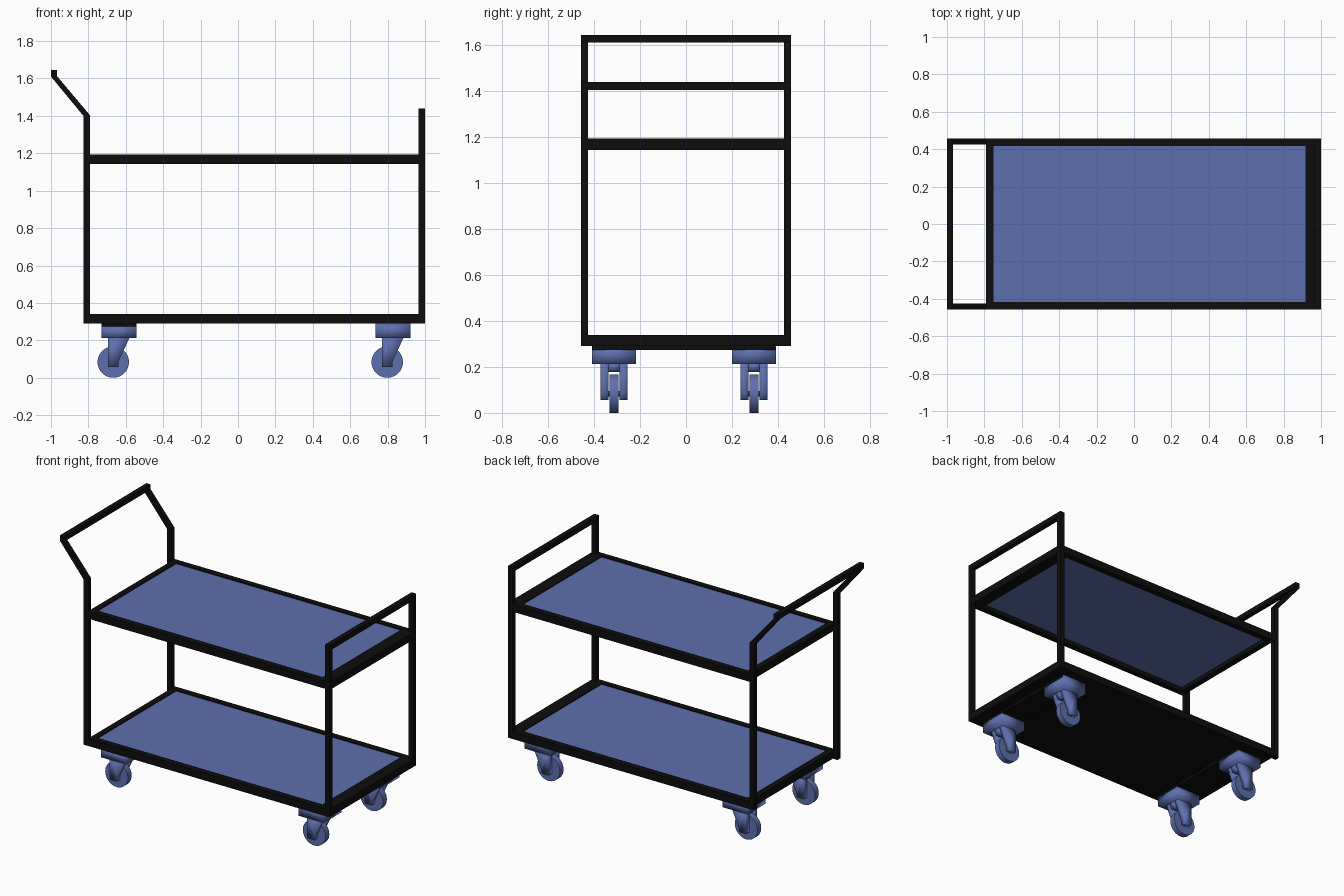
import bpy, bmesh, math
from mathutils import Matrix

if "Cube" in bpy.data.objects:
    bpy.data.objects.remove(bpy.data.objects["Cube"])


def material(name, rgb):
    m = bpy.data.materials.new(name)
    m.diffuse_color = (*rgb, 1)
    m.use_nodes = True
    m.node_tree.nodes["Principled BSDF"].inputs["Base Color"].default_value = m.diffuse_color
    return m


BLACK = material("black_frame", (0.004, 0.004, 0.004))
BLUE = material("blue_panel", (0.11, 0.16, 0.42))


def finish(name, bm, mat, mirror=False, smooth=False):
    bmesh.ops.recalc_face_normals(bm, faces=bm.faces)
    me = bpy.data.meshes.new(name)
    for f in bm.faces:
        f.smooth = smooth
    bm.to_mesh(me)
    bm.free()
    me.materials.append(mat)
    ob = bpy.data.objects.new(name, me)
    bpy.context.collection.objects.link(ob)
    if mirror:
        mod = ob.modifiers.new("mirror", 'MIRROR')
        mod.use_axis = (False, True, False)
    return ob


def add_prism(bm, profile, y0, y1):
    """Extrude an x-z profile from y0 to y1."""
    face = bm.faces.new([bm.verts.new((x, y0, z)) for x, z in profile])
    new = bmesh.ops.extrude_face_region(bm, geom=[face])["geom"]
    verts = [v for v in new if isinstance(v, bmesh.types.BMVert)]
    bmesh.ops.translate(bm, verts=verts, vec=(0, y1 - y0, 0))


def prism(name, profile, y0, y1, mat, **kw):
    bm = bmesh.new()
    add_prism(bm, profile, y0, y1)
    return finish(name, bm, mat, **kw)


def box(name, x, y, z, mat, **kw):
    return prism(name, [(x[0], z[0]), (x[1], z[0]), (x[1], z[1]), (x[0], z[1])],
                 y[0], y[1], mat, **kw)


def cylinder(name, centre, radius, width, sides, mat):
    bm = bmesh.new()
    bmesh.ops.create_cone(bm, cap_ends=True, segments=sides, radius1=radius,
                          radius2=radius, depth=width,
                          matrix=Matrix.Translation(centre) @ Matrix.Rotation(math.pi / 2, 4, 'X'))
    ob = finish(name, bm, mat)
    bpy.context.view_layer.objects.active = ob
    ob.select_set(True)
    bpy.ops.object.shade_smooth_by_angle(angle=math.radians(35))
    ob.select_set(False)


# bent push-handle posts and grip
prism("handle_post", [(-0.825, 0.29), (-0.79, 0.29), (-0.79, 1.402), (-0.968, 1.613),
                      (-0.968, 1.645), (-1.0, 1.645), (-1.0, 1.61), (-0.825, 1.398)],
      0.426, 0.458, BLACK, mirror=True)
box("handle_grip", (-1.0, -0.968), (-0.426, 0.426), (1.611, 1.645), BLACK)

# straight posts and guard rail at the other end
box("end_post", (0.966, 1.0), (0.426, 0.458), (0.29, 1.44), BLACK, mirror=True)
box("end_guard_rail", (0.966, 1.0), (-0.426, 0.426), (1.406, 1.44), BLACK)

# two framed shelves
for level, z0, z1 in (("lower", 0.29, 0.34), ("upper", 1.143, 1.193)):
    box(level + "_side_rail", (-0.79, 0.966), (0.417, 0.458), (z0, z1), BLACK, mirror=True)
    box(level + "_handle_end_rail", (-0.79, -0.75), (-0.417, 0.417), (z0, z1), BLACK)
    box(level + "_front_end_rail", (0.918, 0.966), (-0.417, 0.417), (z0, z1), BLACK)
    box(level + "_shelf_panel", (-0.75, 0.918), (-0.417, 0.417), (z1 - 0.022, z1 - 0.006), BLUE)
    # fill between the end rails and the plane of the posts
    for end, x in (("handle", (-0.825, -0.79)), ("front", (0.966, 1.0))):
        if end == "front":
            box(level + "_front_cross_bar", x, (-0.426, 0.426), (z0, z1), BLACK)
box("lower_underside", (-0.75, 0.918), (-0.417, 0.417), (0.29, 0.316), BLACK)

# caster mounting bars and the four swivel casters
for end, cx, plate_top in (("rear", -0.637, 0.275), ("front", 0.828, 0.289)):
    box(end + "_mounting_bar", (cx - 0.094, cx + 0.094), (-0.408, 0.39), (0.274, 0.29), BLACK)
    for side, cy in (("right", -0.313), ("left", 0.296)):
        tag = f"{end}_{side}_caster_"
        wx = cx - 0.03
        box(tag + "plate", (cx - 0.093, cx + 0.093), (cy - 0.096, cy + 0.096),
            (0.212, plate_top), BLUE, smooth=True)
        # fork: a bridge over the wheel and two tapered prongs
        bm = bmesh.new()
        add_prism(bm, [(wx - 0.027, 0.178), (wx + 0.07, 0.178), (wx + 0.087, 0.214),
                       (wx - 0.027, 0.214)], cy - 0.024, cy + 0.024)
        for s in (-1, 1):
            add_prism(bm, [(wx - 0.027, 0.057), (wx + 0.027, 0.057), (wx + 0.027, 0.085),
                           (wx + 0.087, 0.214), (wx - 0.027, 0.214)],
                      cy + s * 0.024, cy + s * 0.058)
        finish(tag + "fork", bm, BLUE, smooth=True)
        cylinder(tag + "wheel", (wx, cy, 0.084), 0.084, 0.04, 40, BLUE)
        cylinder(tag + "axle", (wx, cy, 0.084), 0.012, 0.06, 12, BLUE)
